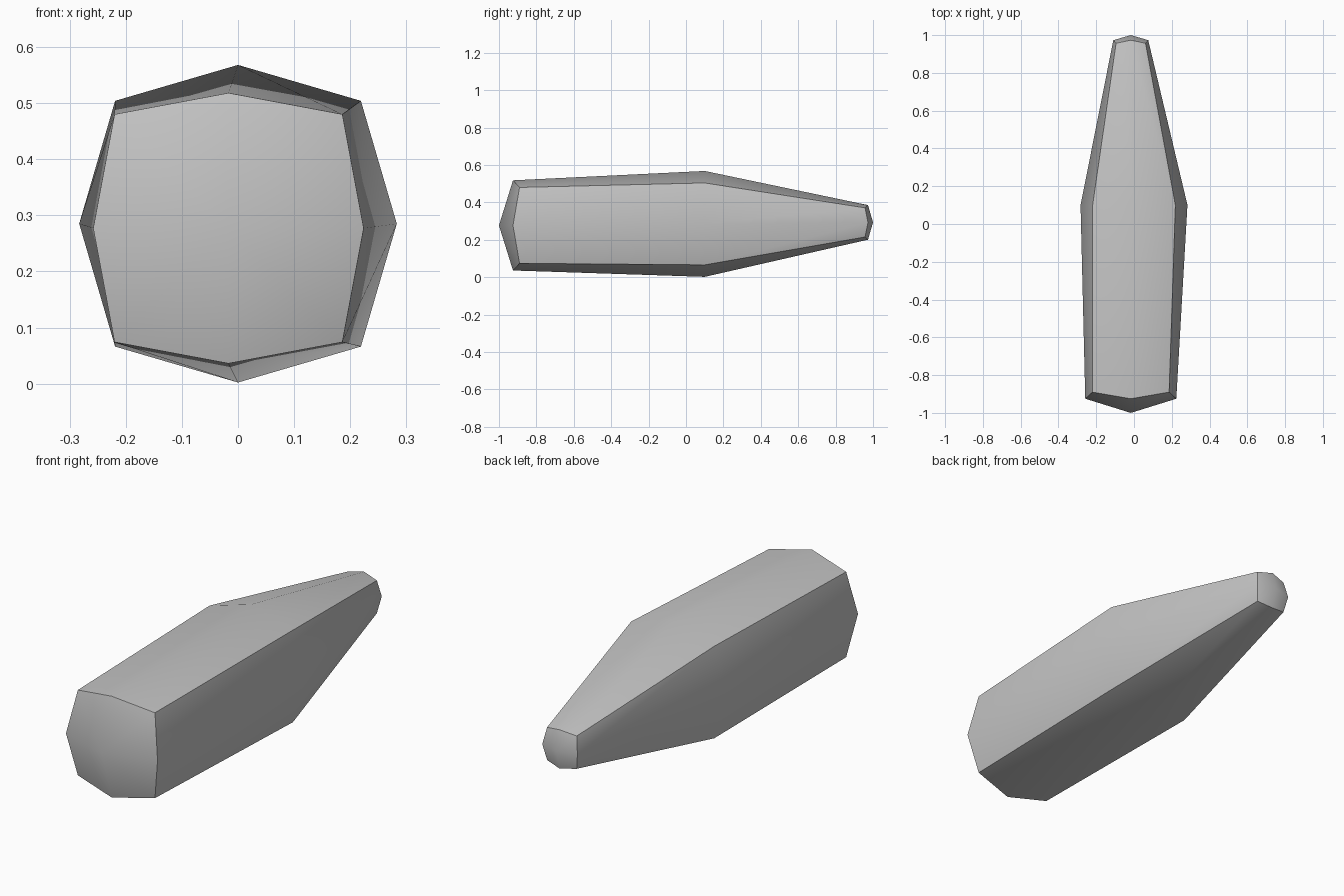
import bpy, bmesh, math

cube = bpy.data.objects.get("Cube")
if cube:
    bpy.data.objects.remove(cube, do_unlink=True)

# Plain grey material
grey = bpy.data.materials.new("plain grey")
grey.use_nodes = True
colour = (0.55, 0.55, 0.55, 1)
grey.diffuse_color = colour
grey.node_tree.nodes["Principled BSDF"].inputs["Base Color"].default_value = colour

# Rings from front to back: centre x, centre z, mid radius, mid y, corner half width, corner y
RINGS = [
    (-0.017, 0.277, 0.241, -0.925, 0.203, -0.89),
    (0.0, 0.285, 0.283, 0.1, 0.219, 0.1),
    (-0.017, 0.293, 0.0925, 0.973, 0.078, 0.957),
]


def add_ring(bm, cx, cz, radius, mid_y, half, corner_y):
    """Bulged square of eight points, alternating side middles and corners."""
    verts = []
    for i in range(8):
        corner = i % 2 == 1
        r = half * math.sqrt(2) if corner else radius
        a = math.pi / 4 * i
        y = corner_y if corner else mid_y
        verts.append(bm.verts.new((cx + r * math.cos(a), y, cz + r * math.sin(a))))
    return verts


def add_cap(bm, ring, apex):
    """Four quads meeting at a raised centre point."""
    tip = bm.verts.new(apex)
    for i in range(0, 8, 2):
        bm.faces.new((tip, ring[i], ring[i + 1], ring[(i + 2) % 8]))


# Tapered body
bm = bmesh.new()
rings = [add_ring(bm, *r) for r in RINGS]
for a, b in zip(rings, rings[1:]):
    for i in range(8):
        j = (i + 1) % 8
        bm.faces.new((a[i], a[j], b[j], b[i]))
add_cap(bm, rings[0], (-0.017, -1, 0.277))
add_cap(bm, rings[-1], (-0.017, 1, 0.293))
bmesh.ops.recalc_face_normals(bm, faces=bm.faces)

mesh = bpy.data.meshes.new("tapered_body")
bm.to_mesh(mesh)
bm.free()
mesh.materials.append(grey)
body = bpy.data.objects.new("tapered_body", mesh)
bpy.context.collection.objects.link(body)

# Smooth shading with the four long corners and both cap rims kept sharp
bpy.ops.object.select_all(action="DESELECT")
body.select_set(True)
bpy.context.view_layer.objects.active = body
bpy.ops.object.shade_smooth_by_angle(angle=math.radians(45))
